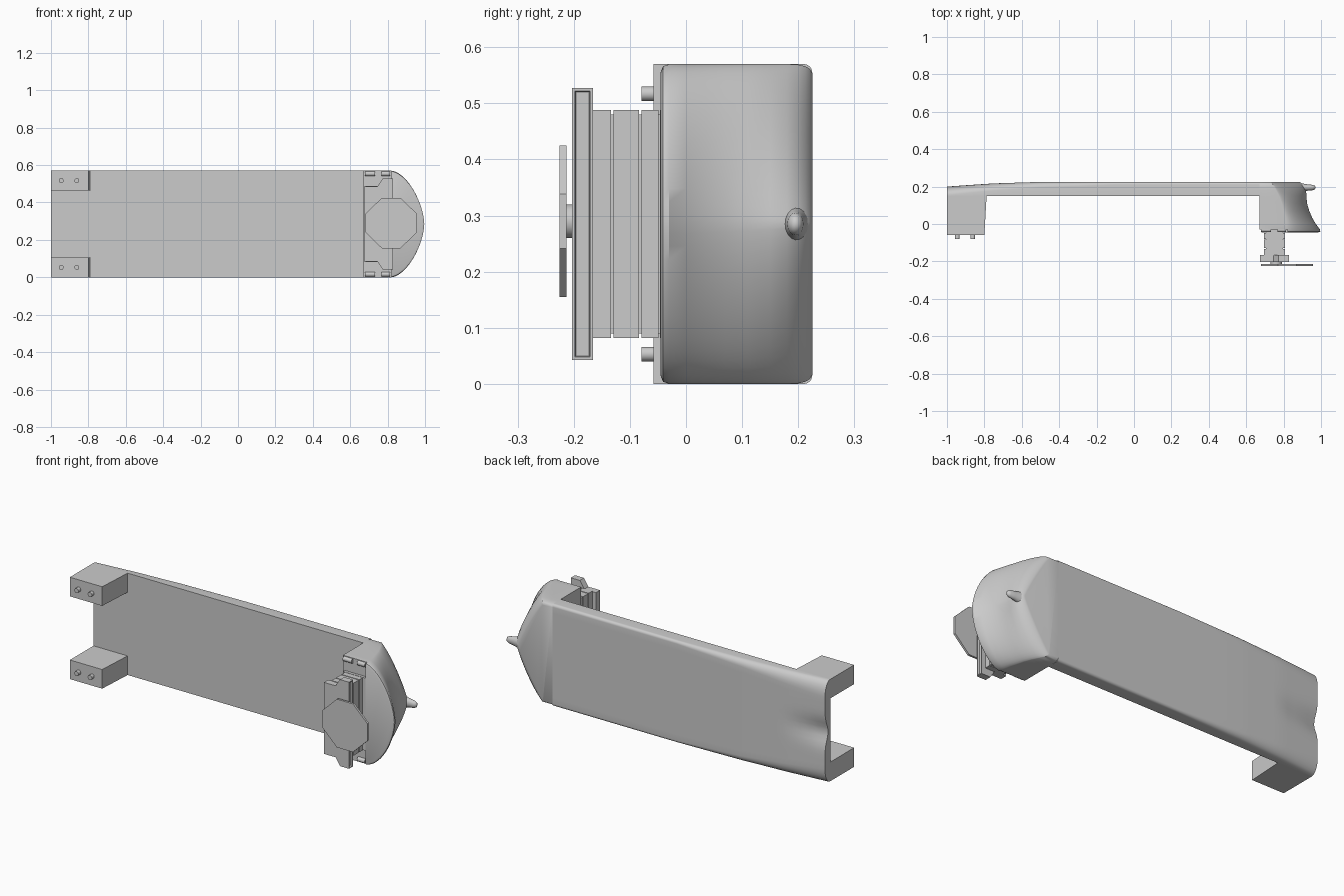
import bpy, bmesh, math
from mathutils import Vector

if "Cube" in bpy.data.objects:
    bpy.data.objects.remove(bpy.data.objects["Cube"])

H = 0.57          # overall height
C = H / 2         # mid height


def finish(name, bm, angle=None):
    bmesh.ops.remove_doubles(bm, verts=bm.verts, dist=1e-5)
    bmesh.ops.recalc_face_normals(bm, faces=bm.faces)
    me = bpy.data.meshes.new(name)
    bm.to_mesh(me)
    bm.free()
    ob = bpy.data.objects.new(name, me)
    bpy.context.collection.objects.link(ob)
    if angle:
        bpy.ops.object.select_all(action='DESELECT')
        ob.select_set(True)
        bpy.context.view_layer.objects.active = ob
        bpy.ops.object.shade_smooth_by_angle(angle=math.radians(angle))
    return ob


def loft(name, rings, angle=None):
    """Skin closed rings of equal point count and cap both ends."""
    bm = bmesh.new()
    vr = [[bm.verts.new(p) for p in r] for r in rings]
    n = len(vr[0])
    for a, b in zip(vr, vr[1:]):
        for i in range(n):
            j = (i + 1) % n
            bm.faces.new((a[i], a[j], b[j], b[i]))
    bm.faces.new(vr[0])
    bm.faces.new(vr[-1])
    return finish(name, bm, angle)


def prism(name, xz, y0, y1):
    return loft(name, [[(x, y, z) for x, z in xz] for y in (y0, y1)])


def box(name, x0, x1, y0, y1, z0, z1):
    return prism(name, [(x0, z0), (x1, z0), (x1, z1), (x0, z1)], y0, y1)


def rod(name, a, b, r, sides=16):
    a, b = Vector(a), Vector(b)
    bm = bmesh.new()
    bmesh.ops.create_cone(bm, cap_ends=True, segments=sides, radius1=r, radius2=r,
                          depth=(b - a).length)
    bm.transform((b - a).to_track_quat('Z', 'Y').to_matrix().to_4x4())
    bmesh.ops.translate(bm, verts=bm.verts, vec=(a + b) / 2)
    return finish(name, bm, 40)


def interp(table, t):
    """Smoothly interpolate rows of (key, values...)."""
    for a, b in zip(table, table[1:]):
        if t <= b[0]:
            f = max(0, (t - a[0]) / (b[0] - a[0]))
            return [p + (q - p) * f for p, q in zip(a[1:], b[1:])]
    return table[-1][1:]


# long deck: rounded back edges that soften toward the left end, with a dip there
# x, back y, corner size in z, corner size in y, dip depth
deck = [(-1, .200, .085, .045, .028), (-.9, .207, .075, .042, .014),
        (-.75, .217, .06, .038, 0), (-.5, .225, .035, .03, 0),
        (-.1, .225, .015, .015, 0), (.67, .225, .015, .015, 0)]


def deck_ring(x):
    back, rz, ry, dip = interp(deck, x)
    half = [(back - ry + ry * math.sin(k * math.pi / 12),
             rz - rz * math.cos(k * math.pi / 12)) for k in range(7)]
    mid = []
    for k in range(1, 16):
        z = rz + (H - 2 * rz) * k / 16
        mid.append((back - dip * math.exp(-((z - C) / .06) ** 2), z))
    pts = [(.15, 0)] + half + mid + [(y, H - z) for y, z in reversed(half)] + [(.15, H)]
    return [(x, y, z) for y, z in pts]


xs = [-1 + .05 * k for k in range(11)] + [-.3, -.1, .3, .67]
loft("deck", [deck_ring(x) for x in xs], 30)

# closed head with flared prow, stacked outlines from front to back
# y, start x, shoulder x, nose x, curve exponent, inset
levels = [(-.045, .82, .82, .985, 1.65, .014), (-.041, .82, .82, .996, 1.65, .004),
          (-.03, .82, .82, .995, 1.65, 0), (-.03, .67, .82, .995, 1.65, 0),
          (0, .67, .815, .972, 1.65, 0), (.035, .67, .81, .952, 1.6, 0),
          (.07, .67, .80, .937, 1.55, 0), (.11, .67, .79, .925, 1.5, 0),
          (.15, .67, .775, .922, 1.4, 0), (.18, .67, .76, .92, 1.3, 0),
          (.20, .67, .75, .912, 1.22, .001), (.213, .67, .74, .902, 1.15, .004),
          (.221, .67, .733, .892, 1.1, .009), (.225, .67, .727, .882, 1.08, .016)]
rings = []
for y, x0, sh, nose, p, ins in levels:
    w = C - ins
    ring = [(x0, y, C - w)]
    for k in range(33):
        t = -math.pi / 2 + math.pi * k / 32
        s, c = math.sin(t), max(0, math.cos(t))
        ring.append((sh + (nose - sh) * c ** (2 / p), y,
                     C + w * math.copysign(abs(s) ** (2 / p), s)))
    ring.append((x0, y, C + w))
    rings.append(ring)
loft("head_prow", rings, 32)

# small beak on the nose
beak = []
for x, r in [(.87, .034), (.90, .027), (.93, .021), (.955, .018), (.967, .012), (.971, .004)]:
    beak.append([(x, .195 + .8 * r * math.cos(a), C + 1.1 * r * math.sin(a))
                 for a in (2 * math.pi * k / 16 for k in range(16))])
loft("beak", beak, 50)

# left feet with two pegs each
for tag, z0 in (("lower", 0), ("upper", H - .107)):
    z1 = z0 + .107
    loft(tag + "_foot", [[(-1, y, z0), (x, y, z0), (x, y, z1), (-1, y, z1)]
                         for y, x in ((-.058, -.80), (.152, -.788))])
    pz = .053 if z0 == 0 else H - .053
    for i, px in enumerate((-.945, -.862)):
        rod(f"{tag}_peg_{i}", (px, -.05, pz), (px, -.079, pz), .013)

# hinge knuckles on the head
for tag, z in (("lower", .016), ("upper", H - .016)):
    for i, (a, b) in enumerate(((.678, .732), (.766, .814))):
        rod(f"{tag}_hinge_{i}", (a, -.031, z), (b, -.031, z), .013, 12)

# layered column between the head and the mounting flange
box("column_core", .705, .797, -.17, -.02, .09, .48)
for i, (y0, y1, x0, x1) in enumerate(((-.046, -.025, .683, .82), (-.079, -.049, .696, .806),
                                      (-.129, -.084, .696, .806), (-.168, -.134, .696, .806))):
    box(f"column_layer_{i}", x0, x1, y0, y1, .082, .488)

# mounting flange with end tabs and a recessed side panel
half = [(.674, .085), (.746, .085), (.773, .043), (.829, .043)]
outline = half + [(x, H - z) for x, z in reversed(half)]
flange = prism("flange", outline, -.203, -.166)
bm = bmesh.new()
bm.from_mesh(flange.data)
side = [f for f in bm.faces if f.normal.x > .9 and f.calc_center_median().x > .82]
bmesh.ops.inset_region(bm, faces=side, thickness=.007, depth=0)
bmesh.ops.inset_region(bm, faces=side, thickness=.003, depth=-.01)
bm.to_mesh(flange.data)
bm.free()

# octagonal plate on a short spacer
rod("plate_spacer", (.76, -.195, .29), (.76, -.216, .29), .03)
a, b = .139, .05
octagon = [(b, -a), (a, -b), (a, b), (b, a), (-b, a), (-a, b), (-a, -b), (-b, -a)]
prism("octagon_plate", [(.819 + x, .29 + z * .97) for x, z in octagon], -.225, -.213)
